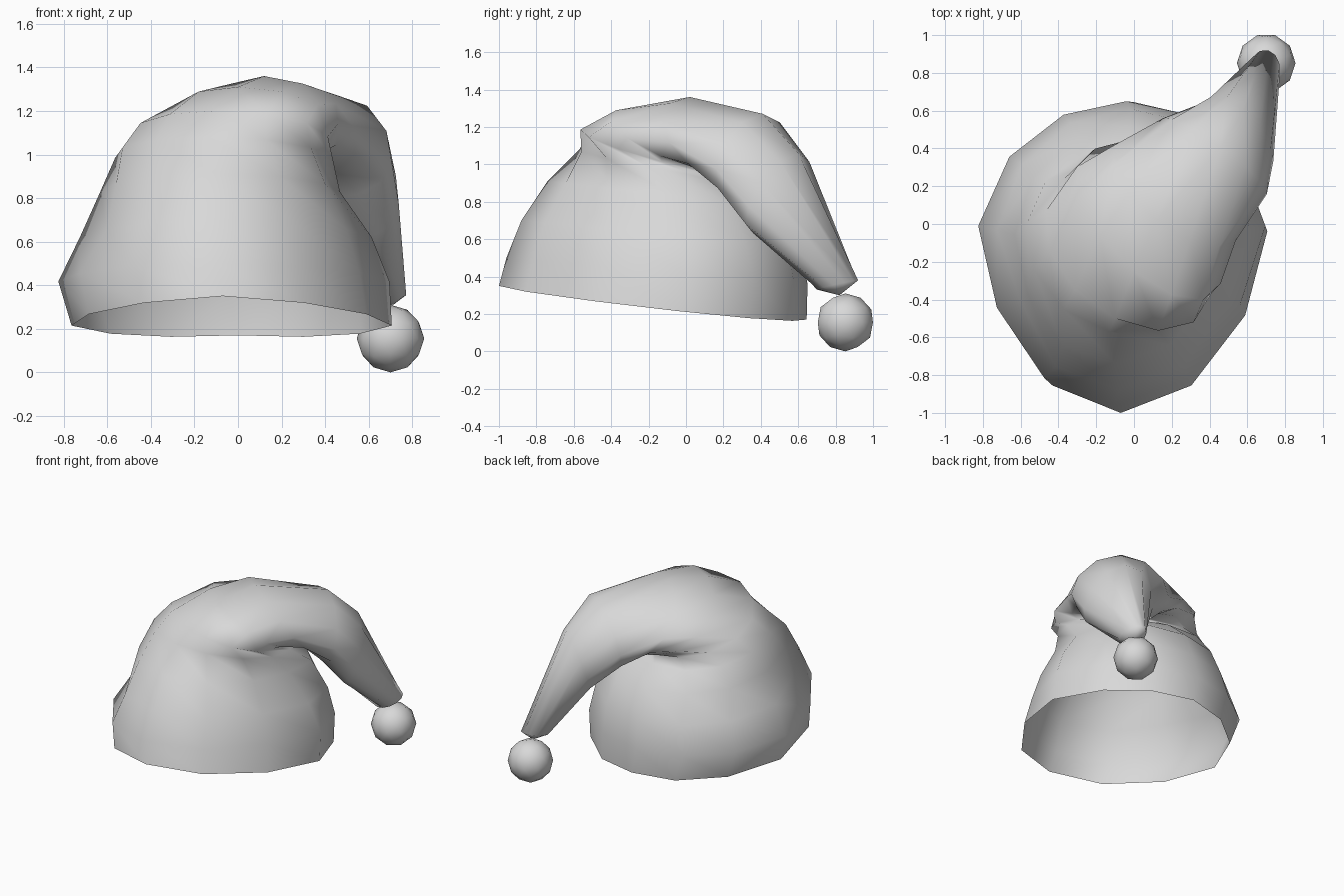
import bpy, bmesh
from math import sin, cos, tau, pi, radians
from mathutils import Vector, Matrix

cube = bpy.data.objects.get("Cube")
if cube:
    bpy.data.objects.remove(cube)

SIDES = 12


def make_material(name, rgb):
    mat = bpy.data.materials.new(name)
    mat.use_nodes = True
    mat.diffuse_color = (*rgb, 1)
    mat.node_tree.nodes["Principled BSDF"].inputs["Base Color"].default_value = (*rgb, 1)
    return mat


felt = make_material("light grey felt", (0.69, 0.69, 0.69))


def add_object(name, bm):
    mesh = bpy.data.meshes.new(name)
    for face in bm.faces:
        face.smooth = True
    bm.to_mesh(mesh)
    bm.free()
    mesh.materials.append(felt)
    obj = bpy.data.objects.new(name, mesh)
    bpy.context.collection.objects.link(obj)
    return obj


# Hat sections: outer point, inner point, half width, turn in degrees,
# how far the sides bow towards the inner point, narrowing of the inner half
sections = [
    ((-.07, -1, .35), (0, .645, .17), .735, 0, .17, .2),
    ((-.1, -.96, .5), (-.04, .65, .36), .76, 0, .18, .15),
    ((-.08, -.88, .7), (-.02, .61, .56), .68, 0, .14, .1),
    ((-.1, -.74, .91), (-.03, .52, .76), .57, 0, .08, 0),
    ((-.13, -.57, 1.08), (0, .38, .89), .51, -12, 0, 0),
    ((-.1, -.5, 1.2), (.06, .28, .94), .49, -26, -.1, 0),
    ((0, -.25, 1.31), (.17, .28, .94), .49, -39, -.08, 0),
    ((.12, .02, 1.36), (.3, .29, .9), .41, -38, .06, 0),
    ((.46, .41, 1.27), (.41, .33, .8), .34, -36, .25, 0),
    ((.58, .6, 1.06), (.54, .43, .62), .24, -40, .3, 0),
    ((.71, .92, .38), (.67, .7, .33), .085, -15, 0, 0),
]
TAIL_END = (.7, .82, .3)

# Side folds: (section, side index) and how far the cloth is pushed in
folds = {(1, 1): .03, (2, 0): .03, (2, 1): .05, (3, 0): .07, (3, 1): .03,
         (1, 5): .02, (2, 5): .08, (3, 5): .03}

bm = bmesh.new()
rings = []
for i, (outer, inner, width, turn, bow, narrow) in enumerate(sections):
    outer, inner = Vector(outer), Vector(inner)
    centre, depth = (outer + inner) / 2, (outer - inner) / 2
    across = width * Vector((cos(radians(turn)), sin(radians(turn)), 0))
    ring = []
    for j in range(SIDES):
        a = tau * j / SIDES
        side = cos(a) * (1 + narrow * min(sin(a), 0))
        offset = across * side + depth * (sin(a) - bow * cos(a) ** 2)
        point = centre + offset * (1 - folds.get((i, j), 0))
        if i == 0:
            point.z -= .03 * abs(cos(a))
        ring.append(bm.verts.new(point))
    rings.append(ring)

for low, high in zip(rings, rings[1:]):
    for j in range(SIDES):
        k = (j + 1) % SIDES
        bm.faces.new((low[j], high[j], high[k], low[k]))

# Closed end of the tail
end = bm.verts.new(TAIL_END)
last = rings[-1]
for j in range(SIDES):
    bm.faces.new((last[j], end, last[(j + 1) % SIDES]))
add_object("hat", bm)

# Ball at the end of the tail
bm = bmesh.new()
place = Matrix.Translation((.7, .852, .155)) @ Matrix.Rotation(pi / 2, 4, "Z")
bmesh.ops.create_icosphere(bm, subdivisions=2, radius=.155, matrix=place)
add_object("pompom", bm)
